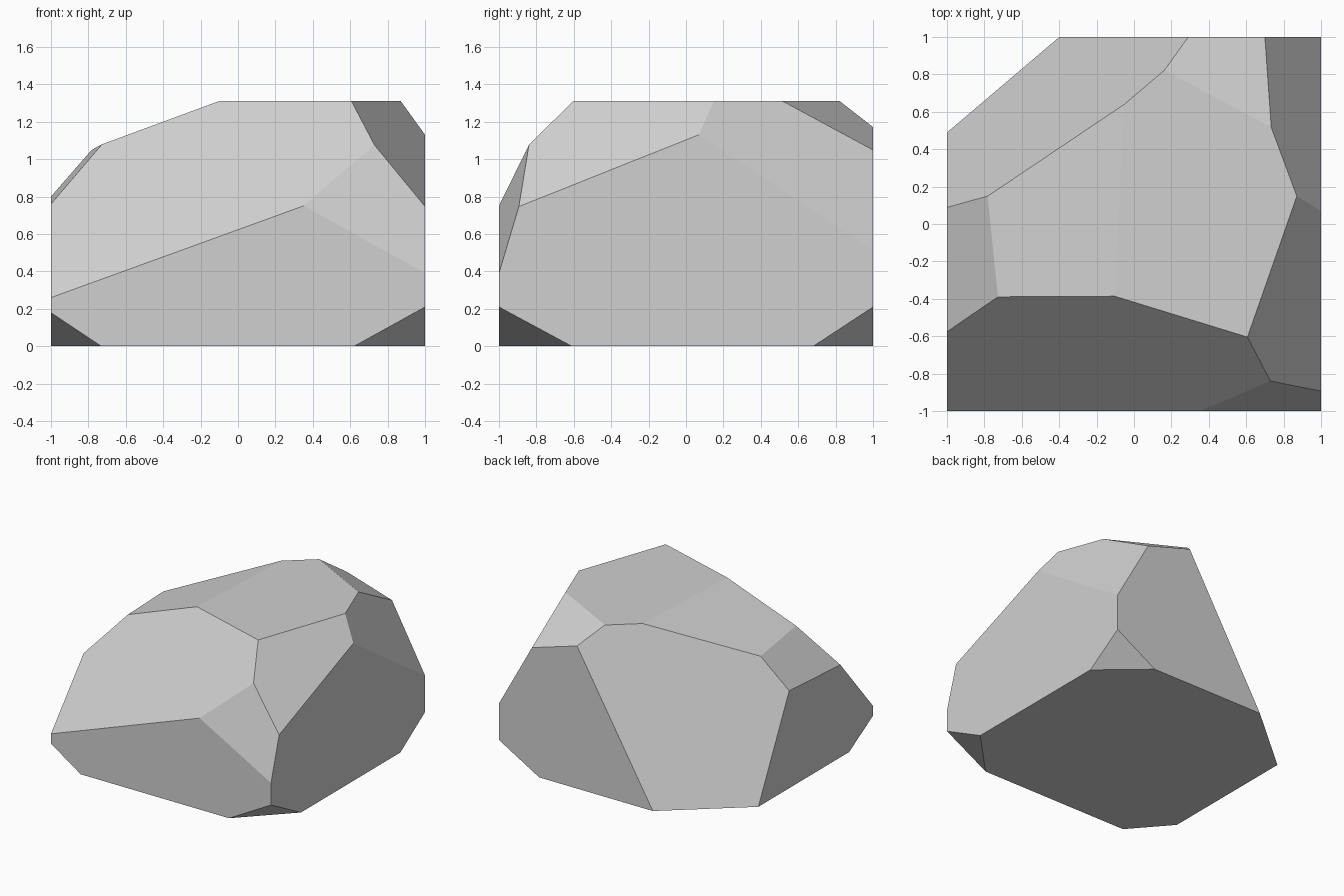
import bpy
import bmesh
from mathutils import Vector

cube = bpy.data.objects.get("Cube")
if cube:
    bpy.data.objects.remove(cube, do_unlink=True)

HEIGHT = 1.31


def make_material(name, colour):
    mat = bpy.data.materials.new(name)
    mat.use_nodes = True
    mat.diffuse_color = colour
    bsdf = next(n for n in mat.node_tree.nodes if n.type == "BSDF_PRINCIPLED")
    bsdf.inputs["Base Color"].default_value = colour
    bsdf.inputs["Roughness"].default_value = 0.9
    return mat


def chip(bm, normal, distance):
    """Slice off everything beyond the plane normal . p = distance and cap the cut."""
    normal = Vector(normal)
    point = normal * (distance / normal.length_squared)
    result = bmesh.ops.bisect_plane(
        bm, geom=bm.verts[:] + bm.edges[:] + bm.faces[:], dist=0.0001,
        plane_co=point, plane_no=normal, clear_outer=True)
    rim = [e for e in result["geom_cut"] if isinstance(e, bmesh.types.BMEdge)]
    bmesh.ops.edgeloop_fill(bm, edges=rim)


def chip_base_corner(bm, side_x, side_y, along_x, along_y, up):
    """Chip a bottom corner by the length removed from each of its three edges."""
    normal = Vector((side_x / along_x, side_y / along_y, -1 / up))
    corner = Vector((side_x, side_y, 0))
    chip(bm, normal, normal.dot(corner) - 1)


# Uncut block
bm = bmesh.new()
bmesh.ops.create_cube(bm, size=2)
for v in bm.verts:
    v.co.z = (v.co.z + 1) * HEIGHT / 2

# Large facets
facets = {
    "front slope": ((-0.363, -1.18, 1), 1.803),
    "front left bevel": ((0.554, -3.34, 1), 4.285),
    "left shoulder": ((0.739, -0.259, 0.649), 1.455),
    "back left shoulder": ((0.63, 0.234, 0.351), 1.043),
    "back top": ((0.3, 0.561, 1), 1.82),
    "back right wall": ((-0.85, 1, 0.5), 1.339),
    "right top": ((-0.369, 0.018, 1), 1.341),
    "right shoulder": ((-1.13, -0.06, 1), 1.925),
}
for normal, distance in facets.values():
    chip(bm, normal, distance)

# Chipped corners at the base
chip_base_corner(bm, 1, -1, 0.38, 0.39, 0.21)
chip_base_corner(bm, 1, 1, 0.365, 0.32, 0.21)
chip_base_corner(bm, -1, -1, 0.27, 0.31, 0.18)

bmesh.ops.recalc_face_normals(bm, faces=bm.faces[:])

# Boulder object, flat shaded
mesh = bpy.data.meshes.new("boulder")
bm.to_mesh(mesh)
bm.free()
mesh.materials.append(make_material("stone grey", (0.63, 0.63, 0.63, 1)))
boulder = bpy.data.objects.new("boulder", mesh)
bpy.context.collection.objects.link(boulder)
